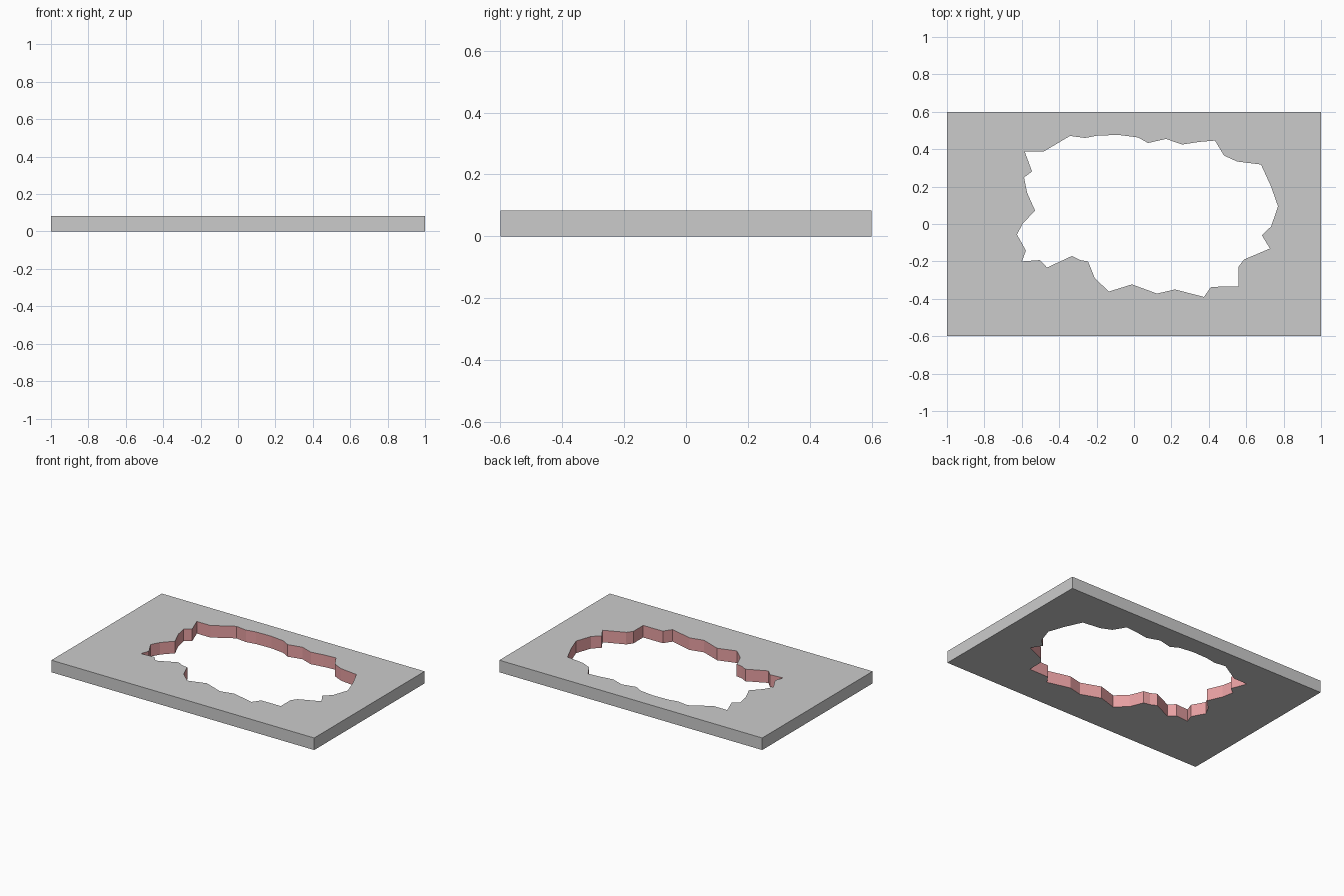
import bpy, bmesh

if "Cube" in bpy.data.objects:
    bpy.data.objects.remove(bpy.data.objects["Cube"])

THICK = 0.083
outer = [(-1, -0.6), (1, -0.6), (1, 0.6), (-1, 0.6)]
# Jagged opening, clockwise from its upper left corner
hole = [(-.585, .388), (-.482, .388), (-.342, .471), (-.262, .46), (-.193, .473), (-.08, .476),
        (.021, .463), (.075, .433), (.171, .455), (.257, .425), (.348, .439), (.433, .446),
        (.481, .366), (.551, .334), (.679, .318), (.733, .2), (.77, .094), (.733, -.013),
        (.684, -.061), (.727, -.131), (.588, -.19), (.56, -.227), (.56, -.334), (.412, -.336),
        (.374, -.39), (.219, -.35), (.123, -.372), (-.011, -.323), (-.134, -.361), (-.209, -.291),
        (-.246, -.2), (-.289, -.193), (-.332, -.171), (-.465, -.233), (-.503, -.193), (-.599, -.2),
        (-.578, -.142), (-.626, -.056), (-.594, .003), (-.529, .072), (-.572, .168), (-.588, .249),
        (-.545, .281)]

# Fill between the two outlines, then extrude to a slab
bm = bmesh.new()
edges = []
for loop in (outer, hole):
    vs = [bm.verts.new((x, y, 0)) for x, y in loop]
    edges += [bm.edges.new((a, b)) for a, b in zip(vs, vs[1:] + vs[:1])]
bmesh.ops.triangle_fill(bm, use_beauty=True, use_dissolve=False, edges=edges)
ext = bmesh.ops.extrude_face_region(bm, geom=bm.faces[:], use_keep_orig=True)
top = [g for g in ext["geom"] if isinstance(g, bmesh.types.BMVert)]
bmesh.ops.translate(bm, verts=top, vec=(0, 0, THICK))
bmesh.ops.recalc_face_normals(bm, faces=bm.faces[:])

# Red broken walls around the opening
for f in bm.faces:
    c = f.calc_center_median()
    if abs(f.normal.z) < 0.5 and abs(c.x) < 0.95 and abs(c.y) < 0.55:
        f.material_index = 1

mesh = bpy.data.meshes.new("broken_slab")
bm.to_mesh(mesh)
bm.free()
for name, col in (("slab_grey", (0.8, 0.8, 0.8, 1)), ("opening_red", (0.8, 0.35, 0.36, 1))):
    mat = bpy.data.materials.new(name)
    mat.diffuse_color = col
    mat.use_nodes = True
    mat.node_tree.nodes["Principled BSDF"].inputs["Base Color"].default_value = mat.diffuse_color
    mesh.materials.append(mat)
slab = bpy.data.objects.new("broken_slab", mesh)
bpy.context.collection.objects.link(slab)
